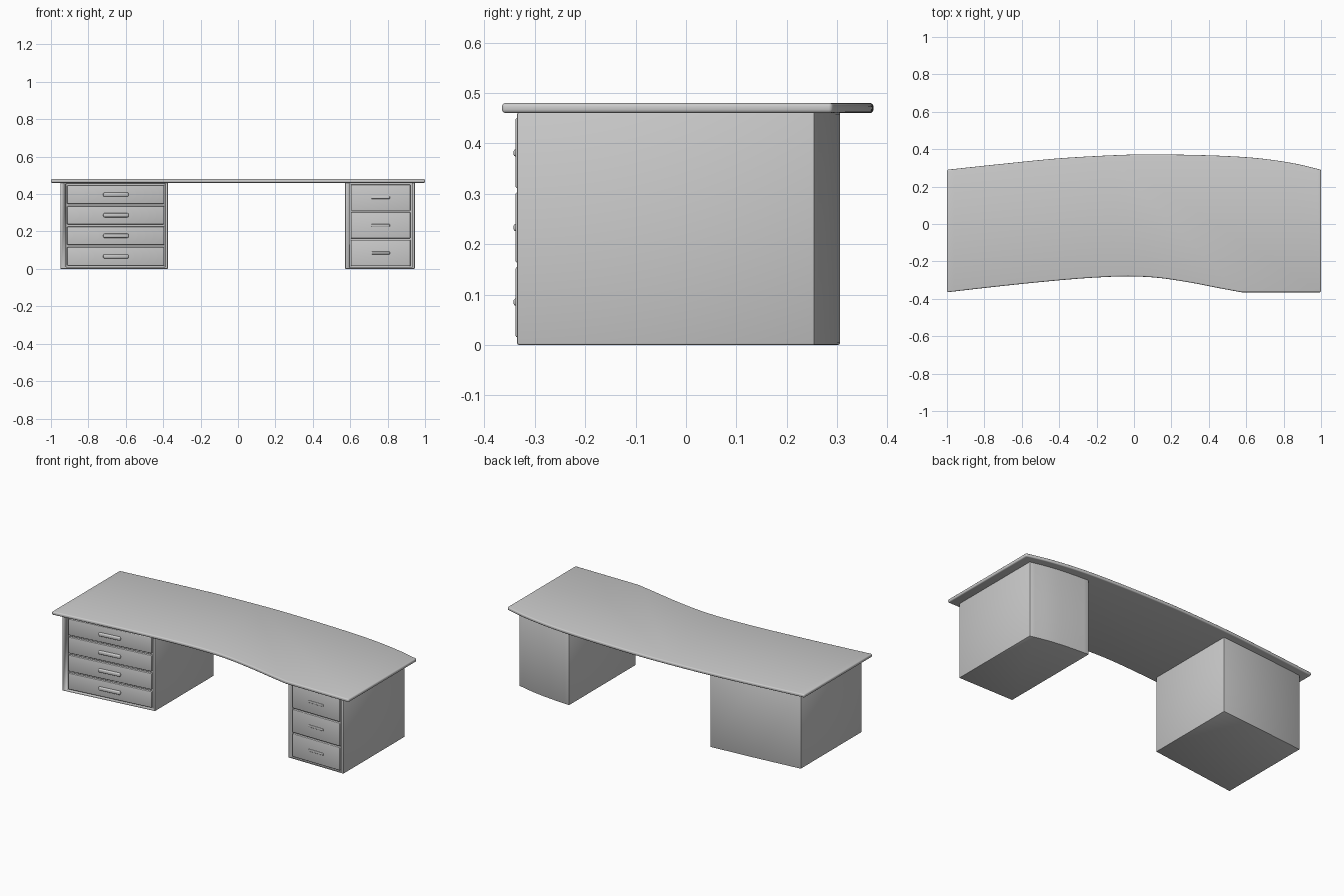
import bpy, bmesh, math
from mathutils import Vector

if "Cube" in bpy.data.objects:
    bpy.data.objects.remove(bpy.data.objects["Cube"])


def spline(pts, n=8):
    """Catmull-Rom samples through 2D points."""
    p = [Vector(q) for q in pts]
    p = [2 * p[0] - p[1]] + p + [2 * p[-1] - p[-2]]
    out = []
    for a, b, c, d in zip(p, p[1:], p[2:], p[3:]):
        for i in range(n):
            t = i / n
            out.append(0.5 * (2 * b + (c - a) * t + (2 * a - 5 * b + 4 * c - d) * t ** 2
                              + (3 * b - a - 3 * c + d) * t ** 3))
    return out + [p[-2]]


def prism(name, outline, z0, z1, bevel, segments=3):
    """Extruded counter-clockwise outline with rounded edges."""
    bm = bmesh.new()
    lo = [bm.verts.new((x, y, z0)) for x, y in outline]
    hi = [bm.verts.new((x, y, z1)) for x, y in outline]
    bm.faces.new(lo[::-1])
    bm.faces.new(hi)
    n = len(lo)
    for i in range(n):
        j = (i + 1) % n
        bm.faces.new((lo[i], lo[j], hi[j], hi[i]))
    me = bpy.data.meshes.new(name)
    bm.to_mesh(me)
    bm.free()
    ob = bpy.data.objects.new(name, me)
    bpy.context.collection.objects.link(ob)
    if bevel:
        m = ob.modifiers.new("round", 'BEVEL')
        m.width, m.segments = bevel, segments
        m.limit_method, m.angle_limit = 'ANGLE', math.radians(35)
    bpy.ops.object.select_all(action='DESELECT')
    ob.select_set(True)
    bpy.context.view_layer.objects.active = ob
    if bevel:
        bpy.ops.object.modifier_apply(modifier="round")
    bpy.ops.object.shade_smooth_by_angle(angle=math.radians(35))
    return ob


# curved table top
front = spline([(-1, -0.365), (-0.7, -0.331), (-0.4, -0.301), (-0.2, -0.286), (-0.03, -0.280),
                (0.13, -0.288), (0.3, -0.313), (0.45, -0.342), (0.575, -0.365)])
back = spline([(1, 0.29), (0.85, 0.325), (0.65, 0.353), (0.4, 0.367), (0.1, 0.372),
               (-0.1, 0.368), (-0.4, 0.351), (-0.7, 0.322), (-1, 0.29)])
prism("table_top", front + [Vector((1, -0.365))] + back, 0.46, 0.48, 0.007)


def pedestal(side, a, b, rear, x0, x1, rows, grip, grip_depth):
    """Cabinet with front from a to b, recessed drawer bay, drawers and pulls."""
    a, b = Vector(a), Vector(b)
    along = (b - a).normalized()
    out = Vector((along.y, -along.x))

    def slab(xa, xb, d_in, d_out):
        at = lambda x: a + (b - a) * ((x - a.x) / (b.x - a.x))
        return [at(xa) + out * d_out, at(xb) + out * d_out,
                at(xb) - out * d_in, at(xa) - out * d_in]

    body = prism(side + "_cabinet", [a, b] + rear, 0, 0.462, 0.004, 2)
    # recessed bay behind the drawer fronts
    cutter = prism(side + "_bay_cutter", slab(x0 - 0.007, x1 + 0.007, 0.012, 0.05),
                   rows[-1][0] - 0.007, rows[0][1] + 0.007, 0)
    cutter.hide_render = True
    m = body.modifiers.new("bay", 'BOOLEAN')
    m.operation, m.object, m.solver = 'DIFFERENCE', cutter, 'EXACT'
    bpy.context.view_layer.objects.active = body
    bpy.ops.object.modifier_apply(modifier="bay")
    bpy.data.objects.remove(cutter)
    # drawer fronts and rounded pulls
    mid, (w, h) = (x0 + x1) / 2, grip
    for i, (z0, z1) in enumerate(rows, 1):
        prism(f"{side}_drawer_{i}", slab(x0, x1, 0.014, 0.003), z0, z1, 0.004)
        zc = (z0 + z1) / 2
        prism(f"{side}_pull_{i}", slab(mid - w / 2, mid + w / 2, 0.008, grip_depth),
              zc - h / 2, zc + h / 2, h * 0.3)


# wide four-drawer cabinet, slanted along the top's curve
pedestal("left", (-0.95, -0.334), (-0.375, -0.262),
         [Vector((-0.375, 0.305)), Vector((-0.66, 0.281)), Vector((-0.95, 0.252))],
         -0.912, -0.395,
         [(0.018 + 0.11 * k, 0.116 + 0.11 * k) for k in (3, 2, 1, 0)], (0.135, 0.022), 0.013)

# narrow three-drawer cabinet with a bowed back
pedestal("right", (0.573, -0.335), (0.945, -0.335),
         spline([(0.945, 0.255), (0.82, 0.282), (0.7, 0.297), (0.573, 0.306)], 4),
         0.603, 0.922,
         [(0.015 + 0.148 * k, 0.155 + 0.148 * k) for k in (2, 1, 0)], (0.1, 0.014), 0.007)
